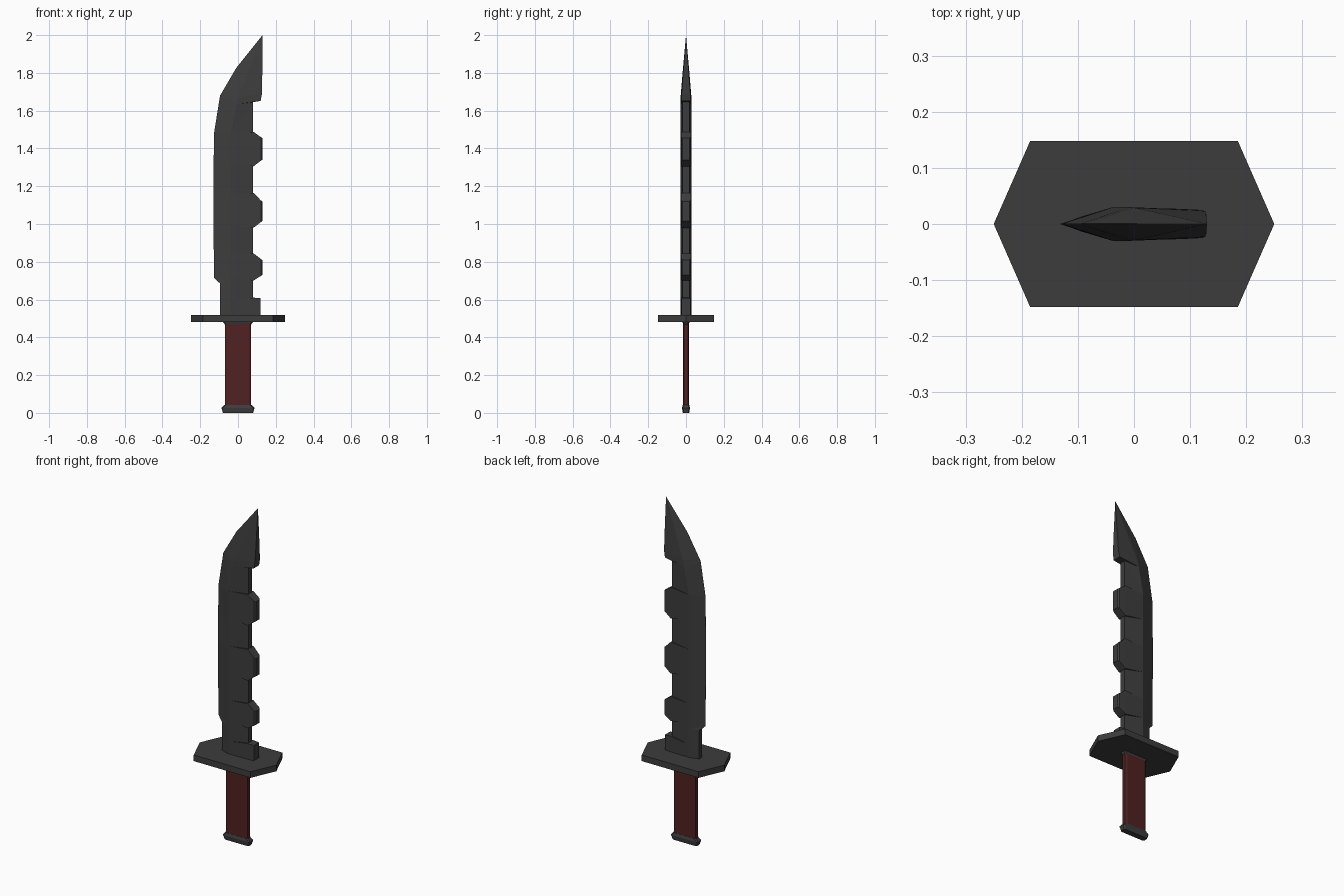
import bpy, bmesh

if "Cube" in bpy.data.objects:
    bpy.data.objects.remove(bpy.data.objects["Cube"])


def material(name, rgb):
    m = bpy.data.materials.new(name)
    m.diffuse_color = (*rgb, 1)
    m.use_nodes = True
    m.node_tree.nodes["Principled BSDF"].inputs["Base Color"].default_value = m.diffuse_color
    return m


STEEL = material("dark steel", (0.046, 0.046, 0.046))
GRIP = material("dark red grip", (0.082, 0.015, 0.016))


def loft(name, rings, mat):
    """Skin a stack of equal-length point rings and cap both ends."""
    bm = bmesh.new()
    loops = [[bm.verts.new(p) for p in ring] for ring in rings]
    n = len(loops[0])
    for a, b in zip(loops, loops[1:]):
        for i in range(n):
            j = (i + 1) % n
            bm.faces.new((a[i], a[j], b[j], b[i]))
    bm.faces.new(loops[0][::-1])
    bm.faces.new(loops[-1])
    bmesh.ops.remove_doubles(bm, verts=bm.verts, dist=1e-5)
    bmesh.ops.recalc_face_normals(bm, faces=bm.faces)
    # split bent quads so every face is flat
    bmesh.ops.connect_verts_nonplanar(bm, angle_limit=0.01, faces=bm.faces)
    me = bpy.data.meshes.new(name)
    bm.to_mesh(me)
    bm.free()
    me.materials.append(mat)
    ob = bpy.data.objects.new(name, me)
    bpy.context.collection.objects.link(ob)
    return ob


def octagon(z, hx, hy, cx, cy):
    """Rectangle ring with cut corners."""
    return [(hx, -hy + cy, z), (hx, hy - cy, z), (hx - cx, hy, z), (-hx + cx, hy, z),
            (-hx, hy - cy, z), (-hx, -hy + cy, z), (-hx + cx, -hy, z), (hx - cx, -hy, z)]


def section(edge, edge_t, ridge, ridge_t, spine, spine_t):
    """Blade cross-section; each point is (x, z) with its half thickness."""
    half = [(edge, edge_t), (ridge, ridge_t), (spine, spine_t)]
    return ([(p[0], -t, p[1]) for p, t in half]
            + [(p[0], t, p[1]) for p, t in reversed(half)])


# Blade: ricasso, long sharpened belly and notched spine
body = [(0.50, -0.095, 0.013), (0.685, -0.095, 0.013), (0.715, -0.127, 0.0005),
        (1.15, -0.131, 0.0005), (1.48, -0.127, 0.0005)]
rings = [section((x, z), t, (-0.038, z), 0.03, (0.08, z), 0.018) for z, x, t in body]
rings += [
    section((-0.095, 1.68), 0.0005, (-0.008, 1.635), 0.03, (0.08, 1.645), 0.018),
    section((-0.095, 1.68), 0.0005, (-0.008, 1.635), 0.03, (0.12, 1.652), 0.025),
    section((-0.09, 1.688), 0.0005, (0.0, 1.67), 0.029, (0.127, 1.69), 0.023),
    section((-0.01, 1.825), 0.0005, (0.052, 1.80), 0.018, (0.129, 1.83), 0.013),
    section((0.13, 2.0), 0.0, (0.13, 2.0), 0.0, (0.13, 2.0), 0.0),
]
loft("blade", rings, STEEL)


def tooth(name, stations):
    """Raised spine tooth; stations are (x, z low, z high, half thickness)."""
    loft(name, [[(x, -t, lo), (x, t, lo), (x, t, hi), (x, -t, hi)]
                for x, lo, hi, t in stations], STEEL)


# Spine teeth
for name, low, out_low, out_high, high in (("lower_tooth", 0.70, 0.73, 0.81, 0.845),
                                           ("middle_tooth", 0.98, 1.015, 1.12, 1.165),
                                           ("upper_tooth", 1.305, 1.34, 1.455, 1.488)):
    tooth(name, [(-0.038, low + 0.02, high - 0.01, 0.03), (0.082, low, high, 0.027),
                 (0.122, out_low - 0.004, out_high + 0.004, 0.025),
                 (0.129, out_low, out_high, 0.018)])
# Square block at the blade root
tooth("root_tooth", [(-0.01, 0.51, 0.598, 0.029), (0.082, 0.51, 0.61, 0.027),
                     (0.12, 0.51, 0.608, 0.024)])

# Hexagonal guard
guard = [(0.25, 0), (0.185, 0.148), (-0.185, 0.148), (-0.25, 0), (-0.185, -0.148), (0.185, -0.148)]
loft("guard", [[(x, y, z) for x, y in guard] for z in (0.482, 0.518)], STEEL)
loft("collar", [octagon(0.468, 0.07, 0.015, 0.008, 0.006),
                octagon(0.485, 0.082, 0.02, 0.008, 0.006)], STEEL)

# Grip
loft("grip", [octagon(z, 0.07, 0.016, 0.012, 0.006) for z in (0.03, 0.475)], GRIP)

# Flared pommel
loft("pommel", [octagon(0.0, 0.08, 0.017, 0.008, 0.005), octagon(0.012, 0.083, 0.019, 0.008, 0.005),
                octagon(0.026, 0.088, 0.021, 0.008, 0.005), octagon(0.042, 0.074, 0.017, 0.008, 0.005)],
     STEEL)
